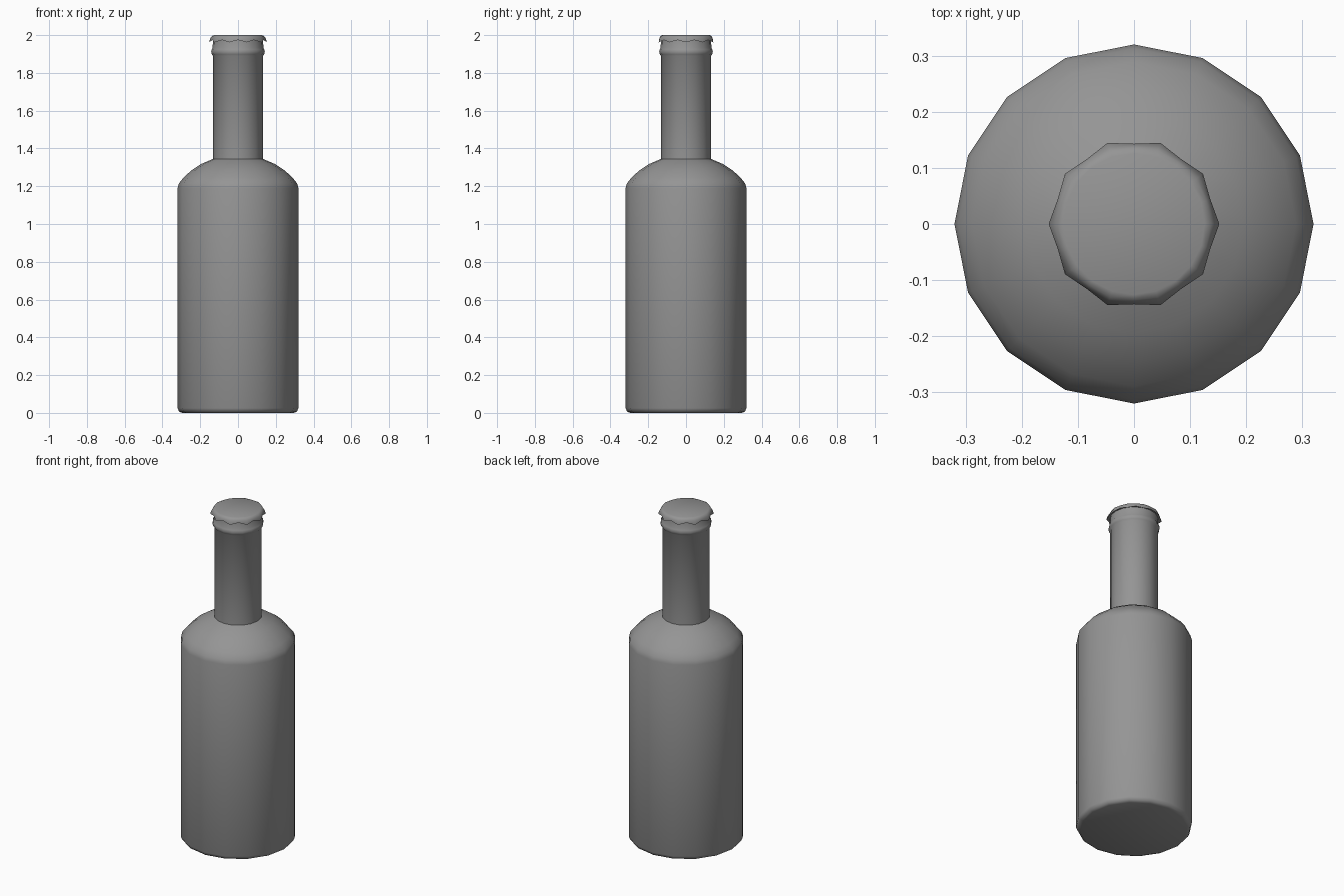
import bpy, math

if "Cube" in bpy.data.objects:
    bpy.data.objects.remove(bpy.data.objects["Cube"])

# Dark grey shared by bottle and cap
grey = bpy.data.materials.new("dark_grey")
grey.diffuse_color = (0.3, 0.3, 0.3, 1)
grey.use_nodes = True
grey.node_tree.nodes["Principled BSDF"].inputs["Base Color"].default_value = grey.diffuse_color


def lathe(name, rings, sides, radius_wave=None, z_wave=None):
    """Revolve (radius, z) rings; optional per-ring scalloping on alternate points."""
    verts, faces = [], []
    for k, (r, z) in enumerate(rings):
        for i in range(sides):
            a = 2 * math.pi * i / sides
            odd = i % 2
            rr = r - (radius_wave[k] * odd if radius_wave else 0)
            zz = z + (z_wave[k] * odd if z_wave else 0)
            verts.append((rr * math.cos(a), rr * math.sin(a), zz))
    for k in range(len(rings) - 1):
        for i in range(sides):
            j = (i + 1) % sides
            faces.append((k * sides + i, k * sides + j,
                          (k + 1) * sides + j, (k + 1) * sides + i))
    faces.append(tuple(reversed(range(sides))))
    n = (len(rings) - 1) * sides
    faces.append(tuple(range(n, n + sides)))
    mesh = bpy.data.meshes.new(name)
    mesh.from_pydata(verts, [], faces)
    mesh.materials.append(grey)
    obj = bpy.data.objects.new(name, mesh)
    bpy.context.collection.objects.link(obj)
    bpy.ops.object.select_all(action='DESELECT')
    obj.select_set(True)
    bpy.context.view_layer.objects.active = obj
    bpy.ops.object.shade_smooth_by_angle(angle=math.radians(62))
    return obj


# Bottle: base bevel, straight body, rounded shoulder, neck, ring and lip
lathe("bottle", [
    (0.295, 0.0), (0.312, 0.007), (0.32, 0.025), (0.32, 1.19),
    (0.313, 1.215), (0.289, 1.245), (0.248, 1.283), (0.195, 1.318),
    (0.132, 1.345), (0.132, 1.89), (0.138, 1.898), (0.142, 1.911),
    (0.139, 1.924), (0.134, 1.933), (0.133, 1.985),
], 16)

# Crimped cap: scalloped skirt rising through a soft edge to a flat top
lathe("cap", [
    (0.152, 1.962), (0.150, 1.974), (0.145, 1.986), (0.138, 1.995), (0.126, 2.0),
], 20,
    radius_wave=[0.009, 0.008, 0.005, 0.003, 0.0],
    z_wave=[0.012, 0.004, 0.0, 0.0, 0.0])
